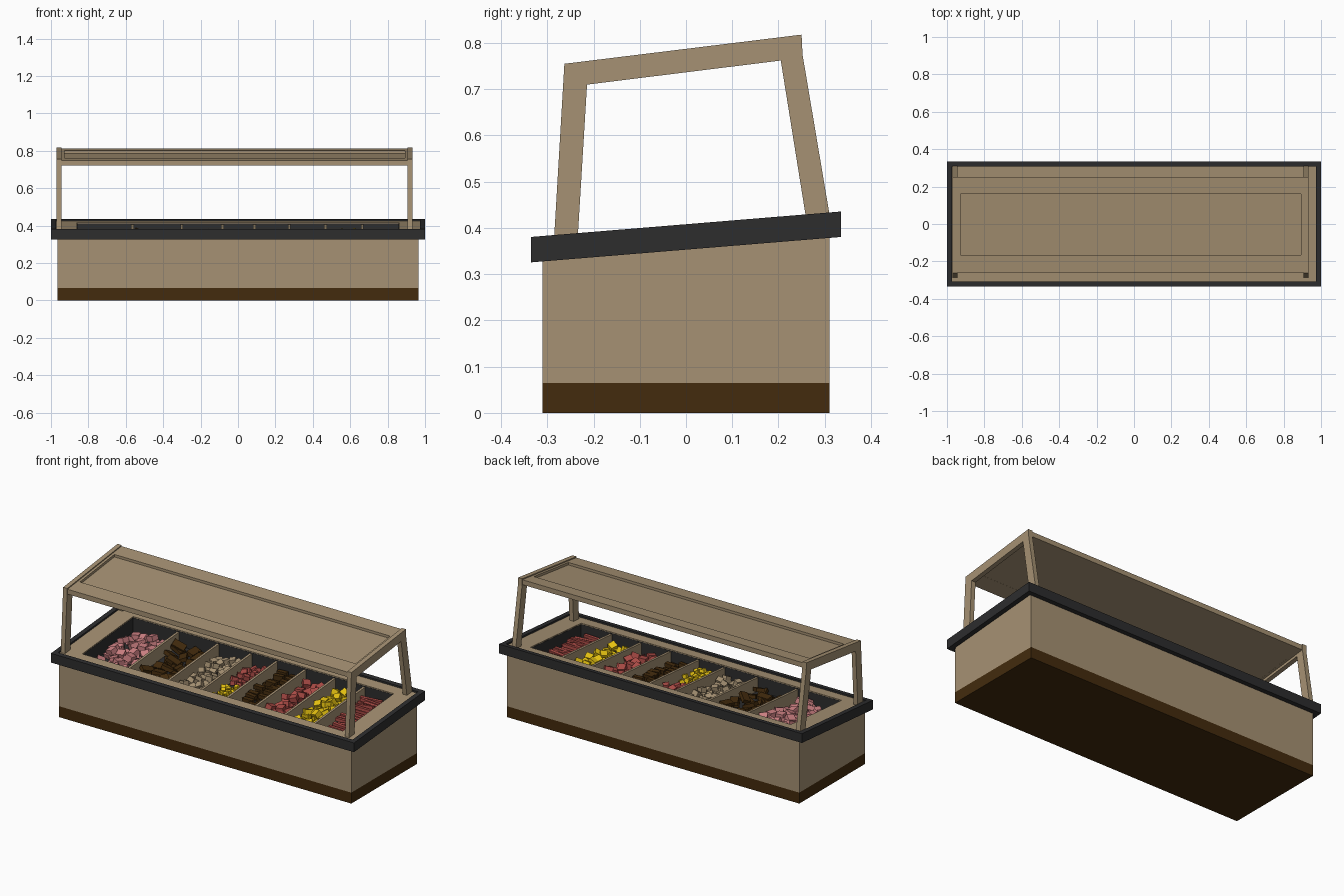
import bpy, bmesh, math, random
from mathutils import Matrix, Vector, Euler

if "Cube" in bpy.data.objects:
    bpy.data.objects.remove(bpy.data.objects["Cube"])

random.seed(7)


def mat(name, rgb):
    m = bpy.data.materials.new(name)
    m.diffuse_color = (*rgb, 1)
    m.use_nodes = True
    m.node_tree.nodes["Principled BSDF"].inputs["Base Color"].default_value = m.diffuse_color
    return m


TAN = mat("tan", (0.38, 0.285, 0.172))
BROWN = mat("dark_brown", (0.056, 0.024, 0.004))
BLACK = mat("charcoal", (0.026, 0.026, 0.027))
PINK = mat("pink", (0.62, 0.22, 0.23))
RED = mat("red", (0.40, 0.07, 0.06))
YELLOW = mat("yellow", (0.85, 0.58, 0.006))

SLOPE = 0.082   # counter top rises towards the back
ROOF = 0.123    # canopy rises towards the back


def finish(bm, name, material, slope=0.0):
    for v in bm.verts:
        v.co.z += slope * v.co.y
    bmesh.ops.recalc_face_normals(bm, faces=bm.faces)
    me = bpy.data.meshes.new(name)
    bm.to_mesh(me)
    bm.free()
    me.materials.append(material)
    ob = bpy.data.objects.new(name, me)
    bpy.context.collection.objects.link(ob)
    return ob


def add_box(bm, x0, x1, y0, y1, z0, z1):
    c = Vector(((x0 + x1) / 2, (y0 + y1) / 2, (z0 + z1) / 2))
    bmesh.ops.create_cube(bm, size=1, matrix=Matrix.Translation(c)
                          @ Matrix.Diagonal((x1 - x0, y1 - y0, z1 - z0, 1)))


def box(name, material, dims, slope=0.0):
    bm = bmesh.new()
    add_box(bm, *dims)
    return finish(bm, name, material, slope)


def ring(name, material, outer, inner, z0, z1, slope):
    """Rectangular frame; outer and inner are (x0, x1, y0, y1)."""
    bm = bmesh.new()

    def loop(r, z):
        return [bm.verts.new((r[i], r[j], z)) for i, j in ((0, 2), (1, 2), (1, 3), (0, 3))]
    loops = [loop(outer, z0), loop(outer, z1), loop(inner, z1), loop(inner, z0)]
    for k in range(4):
        a, b = loops[k], loops[(k + 1) % 4]
        for i in range(4):
            j = (i + 1) % 4
            bm.faces.new((a[i], a[j], b[j], b[i]))
    return finish(bm, name, material, slope)


def extrude_x(name, material, pts, x0, x1):
    bm = bmesh.new()
    a = [bm.verts.new((x0, y, z)) for y, z in pts]
    b = [bm.verts.new((x1, y, z)) for y, z in pts]
    bm.faces.new(a)
    bm.faces.new(b)
    for i in range(len(pts)):
        j = (i + 1) % len(pts)
        bm.faces.new((a[i], a[j], b[j], b[i]))
    return finish(bm, name, material)


# Cabinet: dark plinth and open-topped tan body
box("plinth", BROWN, (-0.965, 0.965, -0.31, 0.31, 0, 0.065))
ring("cabinet_body", TAN, (-0.965, 0.965, -0.31, 0.31), (-0.95, 0.95, -0.295, 0.295), 0, 0.36, 0)
body = bpy.data.objects["cabinet_body"].data
for v in body.vertices:     # level bottom, sloping top
    v.co.z = 0.065 if v.co.z < 0.1 else v.co.z + SLOPE * v.co.y

# Counter top: black rim, tan deck, charcoal well
OX, OY = 0.86, 0.24
ring("counter_rim", BLACK, (-1, 1, -0.335, 0.335), (-0.972, 0.972, -0.308, 0.308),
     0.353, 0.408, SLOPE)
ring("deck", TAN, (-0.974, 0.974, -0.31, 0.31), (-OX, OX, -OY, OY), 0.384, 0.398, SLOPE)
ring("well_wall", BLACK, (-OX - .012, OX + .012, -OY - .012, OY + .012),
     (-OX + .001, OX - .001, -OY + .001, OY - .001), 0.295, 0.392, SLOPE)
box("well_floor", BLACK, (-OX, OX, -OY, OY, 0.285, 0.305), SLOPE)

# Dividers between the eight trays
DIV = [-0.564, -0.30, -0.083, 0.088, 0.275, 0.468, 0.664]
bm = bmesh.new()
for x in DIV:
    add_box(bm, x - 0.007, x + 0.007, -OY, OY, 0.30, 0.386)
finish(bm, "tray_dividers", TAN, SLOPE)


# Food pieces heaped in the trays
def heap(name, material, x0, x1, y0, y1, size, nx, ny, tilt, layers=2, spin=math.pi):
    bm = bmesh.new()
    px, py = (x1 - x0) / nx, (y1 - y0) / ny
    for k in range(layers):
        for i in range(nx):
            for j in range(ny):
                if k and random.random() < 0.35:
                    continue
                x = x0 + (i + 0.5) * px + random.uniform(-.2, .2) * px
                y = y0 + (j + 0.5) * py + random.uniform(-.2, .2) * py
                z = 0.318 + 0.022 * k + random.uniform(0, 0.008)
                rot = Euler((random.uniform(-tilt, tilt), random.uniform(-tilt, tilt),
                             random.uniform(-spin, spin))).to_matrix().to_4x4()
                bmesh.ops.create_cube(bm, size=1, matrix=Matrix.Translation((x, y, z + SLOPE * y))
                                      @ rot @ Matrix.Diagonal((*size, 1)))
    return finish(bm, name, material)


edges = [-OX] + DIV + [OX]
tray = [(a + 0.02, b - 0.02) for a, b in zip(edges, edges[1:])]
Y0, Y1 = -OY + 0.02, OY - 0.02
heap("pink_cubes", PINK, *tray[0], Y0, Y1, (.045, .045, .03), 4, 7, 0.45)
heap("brown_slabs", BROWN, *tray[1], Y0, Y1, (.075, .045, .022), 3, 6, 0.45)
heap("tan_cubes", TAN, *tray[2], Y0, Y1, (.035, .035, .028), 4, 8, 0.5)
heap("small_yellow_cubes", YELLOW, *tray[3], Y0, -0.03, (.024, .024, .022), 4, 6, 0.4)
heap("small_red_cubes", RED, *tray[3], 0.0, Y1, (.034, .034, .025), 3, 5, 0.4)
heap("brown_bars", BROWN, *tray[4], Y0, Y1, (.062, .026, .022), 2, 12, 0.08, 2, 0.08)
heap("red_cubes", RED, *tray[5], Y0, Y1, (.045, .042, .03), 3, 7, 0.45)
heap("yellow_cubes", YELLOW, *tray[6], Y0, Y1, (.04, .038, .03), 3, 8, 0.5)
heap("red_sticks", RED, *tray[7], Y0, Y1, (.13, .018, .018), 1, 16, 0.12, 2, 0.2)

# Canopy side frames: front post, sloping bar and back post in one profile
PROFILE = [(-0.286, 0.365), (-0.263, 0.755), (0.25, 0.818), (0.252, 0.775), (0.311, 0.425),
           (0.263, 0.40), (0.205, 0.762), (-0.214, 0.71), (-0.235, 0.365)]
for name, x0, x1 in (("left_frame", -0.97, -0.943), ("right_frame", 0.906, 0.933)):
    extrude_x(name, TAN, PROFILE, x0, x1)

# Canopy roof with a recessed panel
ring("roof_border", TAN, (-0.945, 0.908, -0.26, 0.249), (-0.928, 0.892, -0.165, 0.16),
     0.752, 0.781, ROOF)
box("roof_panel", TAN, (-0.944, 0.907, -0.2, 0.2, 0.7525, 0.766), ROOF)
